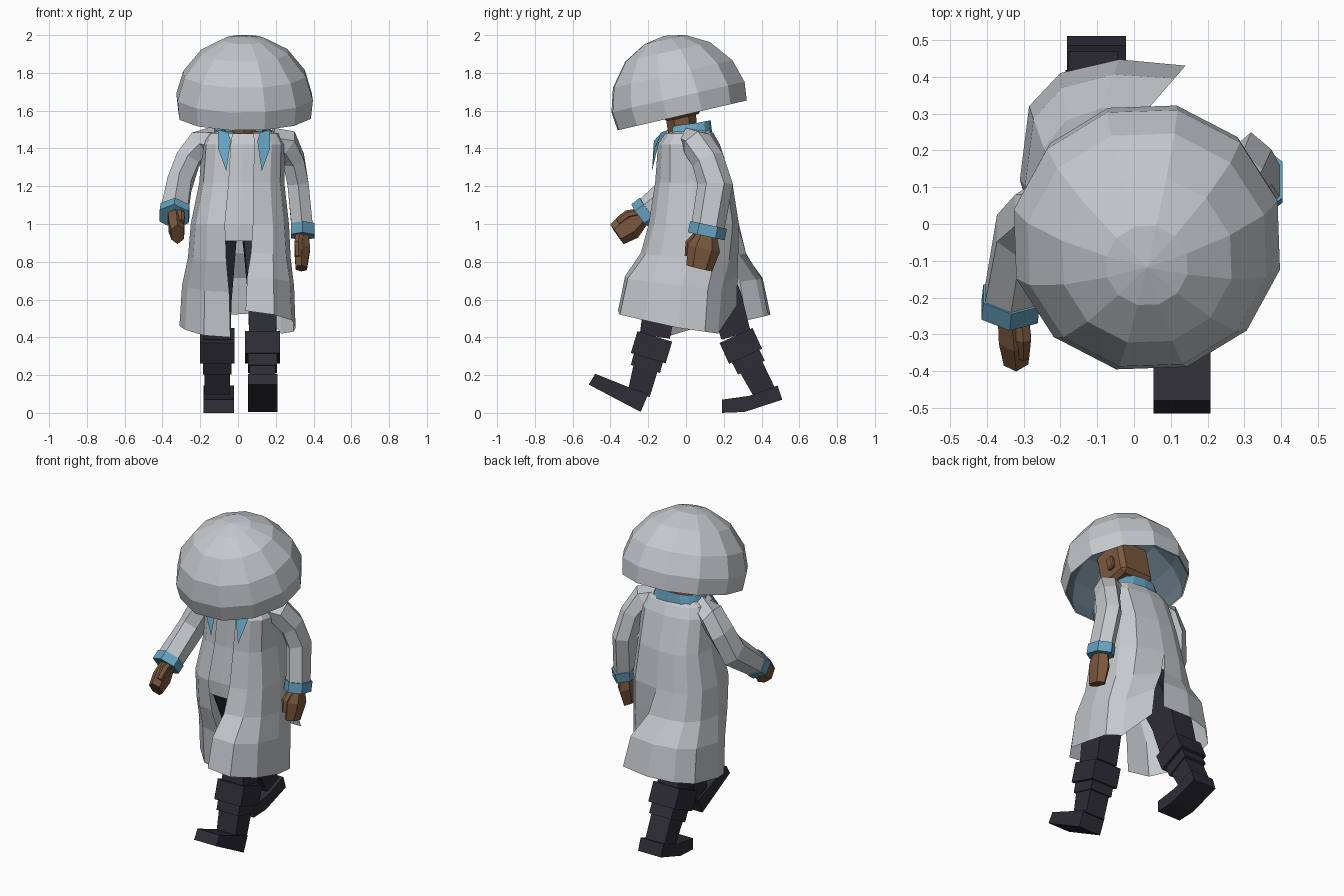
import bpy, bmesh, math
from mathutils import Vector, Matrix

if "Cube" in bpy.data.objects:
    bpy.data.objects.remove(bpy.data.objects["Cube"])

def mat(name, c):
    m = bpy.data.materials.new(name)
    m.diffuse_color = (*c, 1)
    m.use_nodes = True
    m.node_tree.nodes["Principled BSDF"].inputs["Base Color"].default_value = m.diffuse_color
    return m

CLOTH = mat("pale grey cloth", (0.555, 0.58, 0.605))
LINING = mat("slate lining", (0.13, 0.18, 0.22))
BLUE = mat("blue trim", (0.13, 0.36, 0.52))
SKIN = mat("brown skin", (0.20, 0.098, 0.048))
DARK = mat("dark boots", (0.027, 0.026, 0.036))

def finish(name, bm, material):
    bmesh.ops.recalc_face_normals(bm, faces=bm.faces[:])
    me = bpy.data.meshes.new(name)
    bm.to_mesh(me)
    bm.free()
    me.materials.append(material)
    ob = bpy.data.objects.new(name, me)
    bpy.context.collection.objects.link(ob)
    return ob

def loft(name, rows, material, closed=False, caps=False):
    """Skin rows of points with quads."""
    bm = bmesh.new()
    vr = [[bm.verts.new(p) for p in r] for r in rows]
    n = len(rows[0])
    for a, b in zip(vr, vr[1:]):
        for i in range(n if closed else n - 1):
            j = (i + 1) % n
            bm.faces.new((a[i], a[j], b[j], b[i]))
    if caps:
        bm.faces.new(vr[0])
        bm.faces.new(vr[-1])
    return finish(name, bm, material)

def limb(name, path, material, sides=6):
    """Tube along (position, half width, half depth) stations."""
    pts = [Vector(p[0]) for p in path]
    rows = []
    k = math.sqrt(2) if sides == 4 else 1.08
    for i, (p, w, d) in enumerate(path):
        t = (pts[min(i + 1, len(pts) - 1)] - pts[max(i - 1, 0)]).normalized()
        u = Vector((1, 0, 0))
        u = (u - t * u.dot(t)).normalized()
        v = t.cross(u)
        rows.append([Vector(p) + u * w * k * math.cos(a) + v * d * k * math.sin(a)
                     for a in [2 * math.pi * (s + 0.5) / sides for s in range(sides)]])
    return loft(name, rows, material, True, True)

def prism(name, prof, x0, x1, material):
    return loft(name, [[(x, y, z) for y, z in prof] for x in (x0, x1)], material, True, True)

# Dome hat, tipped forward, with a separate lining shell inside
tilt = Matrix.Translation((0.035, -0.02, 1.575)) @ Matrix.Rotation(math.radians(13), 4, 'X')
dome = [(0.360, 0), (0.371, 0.10), (0.333, 0.225), (0.236, 0.345), (0.113, 0.412)]

def hat_shell(name, inset, apex, material, flip):
    bm = bmesh.new()
    rings = [[bm.verts.new(tilt @ Vector(((r - inset) * math.cos(a), (r - inset) * math.sin(a),
                                          h - (inset if h else 0))))
              for a in [math.radians(17 + 30 * i) for i in range(12)]] for r, h in dome]
    tip = bm.verts.new(tilt @ Vector((0, 0, apex)))
    for i in range(12):
        j = (i + 1) % 12
        for a, b in zip(rings, rings[1:]):
            bm.faces.new((a[i], a[j], b[j], b[i]))
        bm.faces.new((rings[-1][i], rings[-1][j], tip))
    ob = finish(name, bm, material)
    if flip:
        ob.data.flip_normals()

hat_shell("hat", 0, 0.432, CLOTH, False)
hat_shell("hat_lining", 0.007, 0.424, LINING, True)

# Head, ears and neck
def block(name, centre, size, rot, material, bevel):
    bm = bmesh.new()
    bmesh.ops.create_cube(bm, size=1, matrix=Matrix.Translation(centre) @ rot @ Matrix.Diagonal((*size, 1)))
    bmesh.ops.bevel(bm, geom=bm.edges[:], offset=bevel, segments=1, affect='EDGES')
    return finish(name, bm, material)

nod = Matrix.Rotation(math.radians(13), 4, 'X')
block("head", (0.035, -0.045, 1.685), (0.23, 0.22, 0.25), nod, SKIN, 0.025)
for side, label in ((-1, "right"), (1, "left")):
    block(label + "_ear", (0.035 + side * 0.122, -0.02, 1.67), (0.03, 0.05, 0.08), nod, SKIN, 0.008)
limb("neck", [((0.03, -0.01, 1.42), 0.065, 0.07), ((0.033, -0.03, 1.60), 0.07, 0.075)], SKIN)

# Coat body rings: z, centre x, centre y, half width, half depth
BODY = [(1.505, 0.03, 0.015, 0.13, 0.108), (1.48, 0.03, 0.018, 0.19, 0.128),
        (1.42, 0.03, 0.015, 0.22, 0.165), (1.22, 0.02, 0.04, 0.225, 0.205),
        (1.0, 0.01, 0.04, 0.26, 0.24)]

def around(ring, deg, scale=1.0):
    z, cx, cy, rx, ry = ring
    f = lambda q: math.copysign(abs(q) ** 0.72, q)
    a = math.radians(deg)
    return Vector((cx + rx * scale * f(math.sin(a)), cy - ry * scale * f(math.cos(a)), z))

def coat_half(name, angles, hem):
    rows = [[around(r, a) for a in angles] for r in BODY]
    for p, a in zip(rows[0], angles):        # neckline dips at the front
        p.z -= 0.02 * max(0, math.cos(math.radians(a)))
    waist = rows[-1]
    for drop, flare in ((0.33, 0.25), (0.60, 0.77), (1, 1)):
        row = []
        for w, h in zip(waist, hem):
            h = Vector(h)
            p = w.lerp(h, flare)
            p.z = w.z + (h.z - w.z) * drop
            row.append(p)
        rows.append(row)
    return loft(name, rows, CLOTH)

coat_half("coat_left_half", (9, 35, 60, 90, 115, 145, 180),
          [(0.04, -0.36, 0.54), (0.19, -0.35, 0.52), (0.285, -0.22, 0.49), (0.305, -0.04, 0.45),
           (0.295, 0.10, 0.43), (0.23, 0.17, 0.42), (0.09, 0.27, 0.57)])
coat_half("coat_right_half", (-11, -35, -60, -90, -115, -140, -160, -180),
          [(-0.04, -0.10, 0.40), (-0.18, -0.08, 0.41), (-0.28, 0.02, 0.44), (-0.31, 0.12, 0.46),
           (-0.285, 0.32, 0.49), (-0.20, 0.41, 0.51), (-0.04, 0.447, 0.52), (0.14, 0.43, 0.53)])

# Shirt front behind the coat opening
shirt_rings = BODY[1:] + [(0.91, 0.01, 0.04, 0.25, 0.235)]
loft("shirt", [[around(r, a, 0.93) for a in range(-60, 61, 15)] for r in shirt_rings], CLOTH)

# Collar band and pointed lapels
band = [(1.47, 0.03, 0.015, 0.165, 0.125), (1.53, 0.03, 0.015, 0.125, 0.115),
        (1.49, 0.03, 0.015, 0.115, 0.105)]
loft("collar", [[around(r, a) - Vector((0, 0, 0.02 * math.cos(math.radians(a)) if r[0] > 1.5 else 0))
                 for a in range(50, 311, 26)] for r in band], BLUE)
for side, label in ((-1, "right"), (1, "left")):
    X = lambda d: 0.032 + side * d
    lapel = [(X(0.138), -0.09, 1.50), (X(0.085), -0.13, 1.485), (X(0.070), -0.170, 1.44),
             (X(0.094), -0.180, 1.28), (X(0.138), -0.168, 1.40)]
    bm = bmesh.new()
    bm.faces.new([bm.verts.new(p) for p in lapel])
    finish(label + "_lapel", bm, BLUE)

# Sleeves
limb("left_sleeve", [((0.17, 0.04, 1.44), 0.08, 0.06), ((0.25, 0.06, 1.425), 0.075, 0.078),
                     ((0.295, 0.115, 1.34), 0.060, 0.080), ((0.318, 0.155, 1.21), 0.060, 0.087),
                     ((0.34, 0.115, 0.98), 0.060, 0.082)], CLOTH)
limb("right_sleeve", [((-0.11, 0.03, 1.44), 0.08, 0.06), ((-0.205, 0.04, 1.425), 0.075, 0.078),
                      ((-0.265, 0.03, 1.34), 0.068, 0.082), ((-0.31, -0.02, 1.21), 0.068, 0.088),
                      ((-0.335, -0.20, 1.07), 0.075, 0.07)], CLOTH)
# Cuffs
limb("left_cuff", [((0.342, 0.12, 0.995), 0.066, 0.092), ((0.342, 0.107, 0.935), 0.066, 0.092)], BLUE)
limb("right_cuff", [((-0.333, -0.195, 1.075), 0.082, 0.075), ((-0.338, -0.24, 1.04), 0.082, 0.075)], BLUE)

# Hands and thumbs
limb("left_hand", [((0.34, 0.11, 0.95), 0.035, 0.05), ((0.34, 0.095, 0.87), 0.045, 0.08),
                   ((0.335, 0.07, 0.765), 0.032, 0.065)], SKIN)
limb("left_thumb", [((0.325, 0.055, 0.935), 0.022, 0.02), ((0.32, 0.02, 0.90), 0.022, 0.022),
                    ((0.32, 0.012, 0.83), 0.016, 0.018)], SKIN)
limb("right_hand", [((-0.333, -0.23, 1.045), 0.04, 0.045), ((-0.325, -0.30, 0.99), 0.045, 0.072),
                    ((-0.32, -0.365, 0.945), 0.036, 0.058)], SKIN)
limb("right_thumb", [((-0.305, -0.26, 1.06), 0.02, 0.02), ((-0.30, -0.31, 1.05), 0.022, 0.022),
                     ((-0.30, -0.36, 1.01), 0.016, 0.018)], SKIN)

# Legs: trousers, boot cuff, boot band, boot shaft
def leg(label, x, hip, knee, top, bottom, ankle):
    P = lambda q: Vector((x, *q))
    lerp = lambda t: P(top).lerp(P(bottom), t)
    limb(label + "_trouser", [((x * 0.85, *hip), 0.085, 0.10), (P(knee), 0.075, 0.09),
                              (P(top), 0.072, 0.08)], DARK, 4)
    limb(label + "_boot_cuff", [(lerp(0), 0.092, 0.096), (lerp(1), 0.092, 0.096)], DARK, 4)
    limb(label + "_boot_band", [(lerp(0.9), 0.076, 0.08), (P(bottom).lerp(P(ankle), 0.3), 0.076, 0.08)], DARK, 4)
    limb(label + "_boot_shaft", [(P(bottom), 0.07, 0.068), (P(ankle), 0.066, 0.06)], DARK, 4)

leg("left", 0.13, (0.02, 0.95), (-0.13, 0.62), (-0.165, 0.405), (-0.20, 0.29), (-0.25, 0.10))
leg("right", -0.11, (0.05, 0.95), (0.205, 0.61), (0.265, 0.41), (0.315, 0.30), (0.42, 0.10))

# Feet
prism("left_foot", [(-0.515, 0.15), (-0.48, 0.207), (-0.30, 0.135), (-0.20, 0.10), (-0.24, 0.005)],
      0.053, 0.208, DARK)
prism("right_foot", [(0.19, 0.0), (0.31, 0.005), (0.51, 0.07), (0.485, 0.145), (0.335, 0.09), (0.19, 0.07)],
      -0.182, -0.022, DARK)
